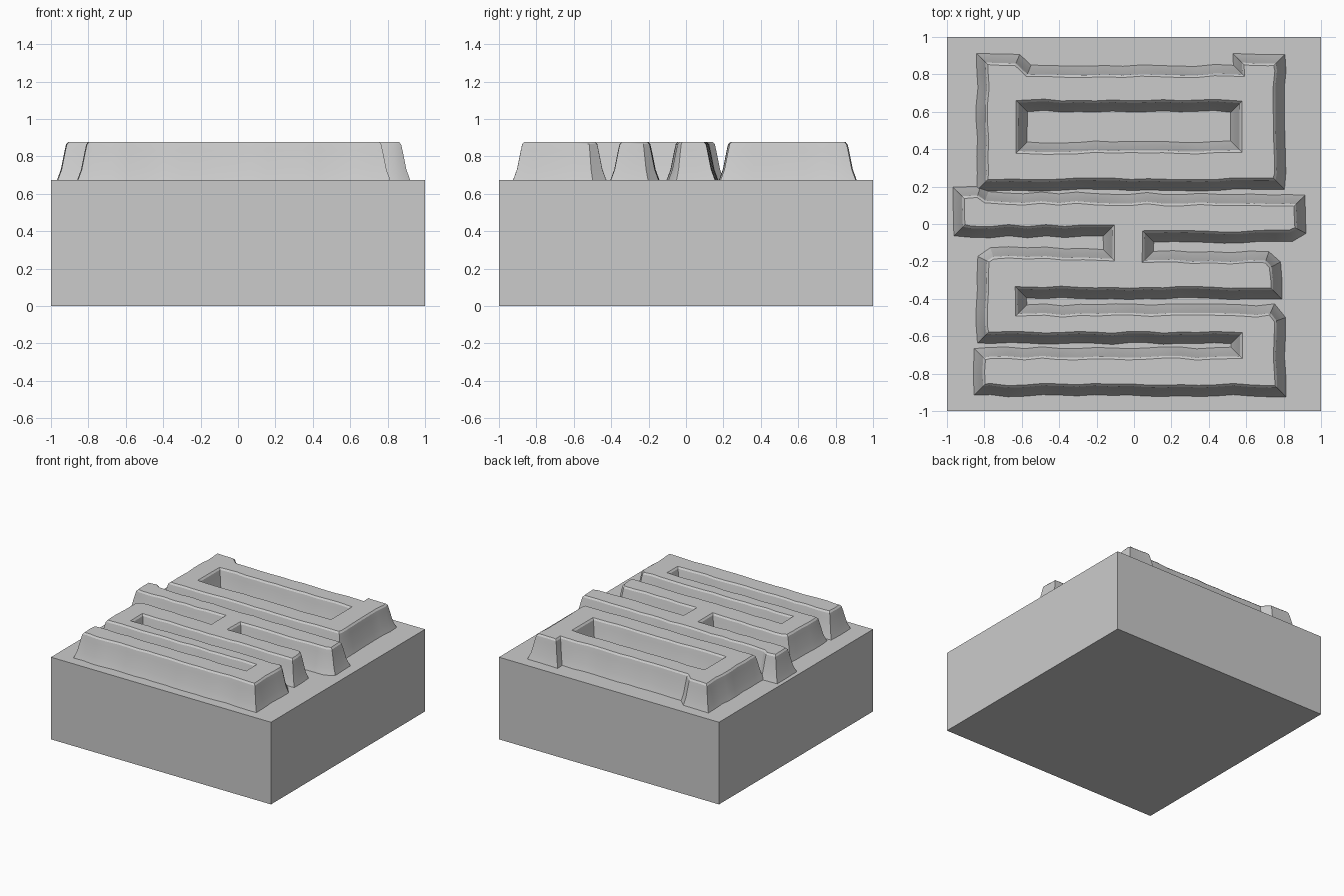
import bpy, bmesh, random
from mathutils import Vector

random.seed(4)
if "Cube" in bpy.data.objects:
    bpy.data.objects.remove(bpy.data.objects["Cube"], do_unlink=True)

grey = bpy.data.materials.new("plain grey")
grey.use_nodes = True
grey.diffuse_color = (0.6, 0.6, 0.6, 1)
grey.node_tree.nodes["Principled BSDF"].inputs["Base Color"].default_value = grey.diffuse_color

BASE_TOP = 0.675
# Wall profile: inward offset and height
WALL = [(0, BASE_TOP - 0.005), (0.022, 0.73), (0.042, 0.83), (0.05, 0.865), (0.062, 0.878)]


def make_object(name, bm):
    mesh = bpy.data.meshes.new(name)
    bm.to_mesh(mesh)
    bm.free()
    mesh.materials.append(grey)
    obj = bpy.data.objects.new(name, mesh)
    bpy.context.collection.objects.link(obj)
    return obj


def resample(outline, step=0.09):
    """Add points along each straight run."""
    points = []
    for i, p in enumerate(outline):
        a, b = Vector(p), Vector(outline[(i + 1) % len(outline)])
        n = max(1, int((b - a).length / step))
        points += [a.lerp(b, k / n) for k in range(n)]
    return points


def inward(points):
    """Mitred direction into the solid, on the left of the path."""
    result = []
    for i, p in enumerate(points):
        d1 = (p - points[i - 1]).normalized()
        d2 = (points[(i + 1) % len(points)] - p).normalized()
        n1, n2 = Vector((-d1.y, d1.x)), Vector((-d2.y, d2.x))
        result.append((n1 + n2) / (1 + n1.dot(n2)))
    return result


def relief(name, outlines):
    """Raised shape with sloping, slightly uneven walls and a flat top."""
    bm = bmesh.new()
    rim = []
    for outline in outlines:
        points = resample(outline)
        normals = inward(points)
        wobble = [random.uniform(-0.006, 0.006) for _ in points]
        previous = None
        for offset, z in WALL:
            ring = []
            for p, n, w in zip(points, normals, wobble):
                q = p + n * (offset + w)
                ring.append(bm.verts.new((q.x, q.y, z)))
            if previous:
                for i in range(len(ring)):
                    j = (i + 1) % len(ring)
                    bm.faces.new((previous[i], previous[j], ring[j], ring[i]))
            previous = ring
        rim += [bm.edges.get((previous[i - 1], previous[i])) for i in range(len(previous))]
    bmesh.ops.triangle_fill(bm, use_beauty=True, use_dissolve=False, edges=rim, normal=(0, 0, 1))
    bmesh.ops.recalc_face_normals(bm, faces=bm.faces)
    top = max(bm.faces, key=lambda f: f.calc_center_median().z)
    if top.normal.z < 0:
        bmesh.ops.reverse_faces(bm, faces=bm.faces)
    obj = make_object(name, bm)
    bpy.ops.object.select_all(action='DESELECT')
    obj.select_set(True)
    bpy.context.view_layer.objects.active = obj
    bpy.ops.object.shade_smooth_by_angle(angle=0.5)


# Square block
bm = bmesh.new()
bmesh.ops.create_cube(bm, size=1)
bmesh.ops.scale(bm, vec=(2, 2, BASE_TOP), verts=bm.verts)
bmesh.ops.translate(bm, vec=(0, 0, BASE_TOP / 2), verts=bm.verts)
make_object("block", bm)

# Closed frame at the back, with two raised corners and a long opening
relief("back_frame", [
    [(-0.84, 0.18), (0.81, 0.18), (0.81, 0.91), (0.53, 0.91), (0.53, 0.85),
     (-0.55, 0.85), (-0.61, 0.91), (-0.84, 0.91)],
    [(-0.57, 0.44), (-0.57, 0.6), (0.52, 0.6), (0.52, 0.44)],
])

# Cross bar joined by a short neck to the winding ridge at the front
relief("winding_ridge", [
    [(-0.86, -0.92), (0.81, -0.92), (0.81, -0.5), (0.75, -0.43),
     (-0.57, -0.43), (-0.57, -0.4), (0.79, -0.4), (0.79, -0.2), (0.72, -0.15),
     (0.11, -0.14), (0.11, -0.1), (0.85, -0.1), (0.92, -0.05),
     (0.92, 0.16), (-0.78, 0.17), (-0.82, 0.2), (-0.97, 0.2),
     (-0.97, -0.07), (-0.17, -0.07), (-0.17, -0.13), (-0.77, -0.12),
     (-0.84, -0.17), (-0.84, -0.64), (0.52, -0.64), (0.52, -0.66), (-0.86, -0.66)],
])
